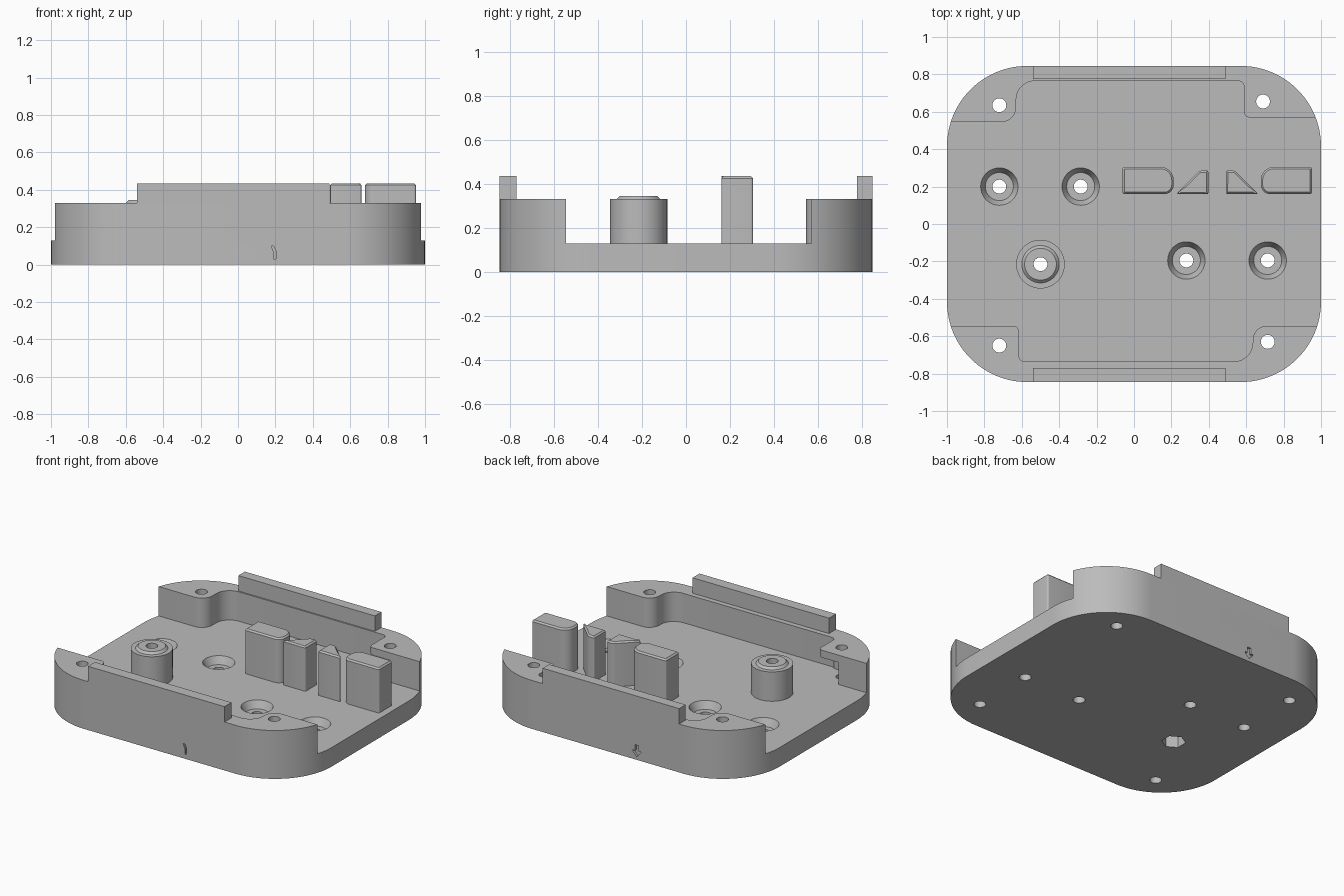
import bpy, bmesh, math
from mathutils import Vector, Matrix

if "Cube" in bpy.data.objects:
    bpy.data.objects.remove(bpy.data.objects["Cube"], do_unlink=True)

grey = bpy.data.materials.new("plain_grey")
grey.use_nodes = True
grey.diffuse_color = (0.5, 0.5, 0.5, 1)
grey.node_tree.nodes["Principled BSDF"].inputs["Base Color"].default_value = (0.5, 0.5, 0.5, 1)


def rounded(corners, steps=12):
    """Polygon from (x, y, radius) corners, each filleted by its radius."""
    out = []
    n = len(corners)
    for i, (x, y, r) in enumerate(corners):
        p = Vector((x, y))
        if r == 0:
            out.append(p)
            continue
        a = (Vector(corners[i - 1][:2]) - p).normalized()
        b = (Vector(corners[(i + 1) % n][:2]) - p).normalized()
        half = a.angle(b) / 2
        centre = p + (a + b).normalized() * (r / math.sin(half))
        reach = r / math.tan(half)
        start, end = p + a * reach - centre, p + b * reach - centre
        sweep = start.angle(end)
        for k in range(steps + 1):
            t = k / steps
            v = start * math.sin((1 - t) * sweep) + end * math.sin(t * sweep)
            out.append(centre + v / math.sin(sweep))
    return out


def finish(name, bm):
    bmesh.ops.recalc_face_normals(bm, faces=bm.faces)
    mesh = bpy.data.meshes.new(name)
    bm.to_mesh(mesh)
    bm.free()
    mesh.materials.append(grey)
    ob = bpy.data.objects.new(name, mesh)
    bpy.context.collection.objects.link(ob)
    return ob


def prism(name, points, z0, z1, chamfer=0, matrix=None):
    bm = bmesh.new()
    base = bm.faces.new([bm.verts.new((p[0], p[1], z0)) for p in points])
    ext = bmesh.ops.extrude_face_region(bm, geom=[base])["geom"]
    bmesh.ops.translate(bm, vec=(0, 0, z1 - z0),
                        verts=[g for g in ext if isinstance(g, bmesh.types.BMVert)])
    bmesh.ops.recalc_face_normals(bm, faces=bm.faces)
    if chamfer:
        top = [e for e in bm.edges if all(v.co.z > z1 - 1e-4 for v in e.verts)]
        bmesh.ops.bevel(bm, geom=top, offset=chamfer, segments=1, affect='EDGES')
    if matrix:
        bm.transform(matrix)
    return finish(name, bm)


def box(name, x0, x1, y0, y1, z0, z1):
    return prism(name, [(x0, y0), (x1, y0), (x1, y1), (x0, y1)], z0, z1)


def cone(name, x, y, r0, r1, z0, z1, sides=40):
    bm = bmesh.new()
    bmesh.ops.create_cone(bm, cap_ends=True, segments=sides, radius1=r0, radius2=r1,
                          depth=z1 - z0, matrix=Matrix.Translation((x, y, (z0 + z1) / 2)))
    return finish(name, bm)


def lathe(name, x, y, profile, sides=48):
    """Ring made by turning a closed (radius, z) profile."""
    bm = bmesh.new()
    rings = []
    for i in range(sides):
        a = math.tau * i / sides
        rings.append([bm.verts.new((x + r * math.cos(a), y + r * math.sin(a), z))
                      for r, z in profile])
    for i, ring in enumerate(rings):
        nxt = rings[(i + 1) % sides]
        for j in range(len(profile)):
            k = (j + 1) % len(profile)
            bm.faces.new((ring[j], nxt[j], nxt[k], ring[k]))
    return finish(name, bm)


def cut(target, cutters):
    for c in cutters:
        c.hide_render = True
        m = target.modifiers.new("cut", 'BOOLEAN')
        m.operation, m.solver, m.object = 'DIFFERENCE', 'EXACT', c
    bpy.context.view_layer.update()
    dg = bpy.context.evaluated_depsgraph_get()
    mesh = bpy.data.meshes.new_from_object(target.evaluated_get(dg))
    target.modifiers.clear()
    target.data = mesh
    for c in cutters:
        bpy.data.objects.remove(c, do_unlink=True)


# Tray body
W, D, FLOOR, WALL, TOP = 1.0, 0.845, 0.13, 0.33, 0.435
HOLE = 0.037
tray = prism("tray", rounded([(-W, -D, .43), (W, -D, .43), (W, D, .43), (-W, D, .43)], 24), 0, WALL)

# Interior hollow, open at both sides
hollow = prism("hollow_cutter", rounded([
    (-1.2, -.545, 0), (-.615, -.545, .03), (-.615, -.735, .03),
    (.635, -.735, .1), (.635, -.545, .075), (1.2, -.545, 0),
    (1.2, .57, 0), (.588, .57, .03), (.588, .765, .03),
    (-.63, .765, .1), (-.63, .545, .08), (-1.2, .545, 0)]), FLOOR, 0.6)
cut(tray, [hollow])

# Nut slots beneath two corner blocks
cut(tray, [box("slot_cutter", .55, .75, .5, .73, FLOOR, .28),
           box("slot_cutter", -.77, -.57, -.72, -.5, FLOOR, .28)])

# Screw holes, tapered recesses and the underside hex pocket
corners = [(-.72, .635), (.69, .655), (-.72, -.65), (.715, -.63)]
recesses = [(-.72, .2), (-.285, .2), (.28, -.195), (.715, -.195)]
boss = (-.5, -.215)
cut(tray, [cone("hole_cutter", x, y, HOLE, HOLE, -.1, .5) for x, y in corners + recesses + [boss]])
cut(tray, [cone("recess_cutter", x, y, .075, .105, .08, .14) for x, y in recesses]
    + [cone("hex_cutter", *boss, .075, .075, -.1, .1, 6)])

# Shallow arrow mark on the back, slash mark on the front
upright = Matrix.Rotation(math.radians(90), 4, 'X')
arrow = [(0, .02), (.035, .06), (.014, .06), (.014, .1), (-.014, .1), (-.014, .06), (-.035, .06)]
slash = [(0, .03), (.012, .03), (.012, .075), (.0, .1), (-.012, .1), (0, .07)]
cut(tray, [prism("arrow_cutter", [(x - .22, z) for x, z in arrow], -.9, -.83, 0, upright),
           prism("slash_cutter", [(x + .19, z) for x, z in slash], .83, .9, 0, upright)])

# Raised rails on the long walls
parts = [tray,
         box("front_rail", -.54, .49, -D, -.77, WALL, TOP),
         box("back_rail", -.54, .49, .775, D, WALL, TOP)]

# Hollow screw boss with a small lip
parts.append(lathe("screw_boss", *boss, [
    (HOLE, FLOOR), (.13, FLOOR), (.13, WALL), (.1, WALL), (.085, .345), (HOLE, .345)]))

# Two mirrored pairs of chamfered posts
wide = rounded([(-.062, .16, .012), (.212, .16, .05), (.212, .305, .07), (-.062, .305, .012)], 8)
wedge = rounded([(.225, .16, .004), (.397, .16, .006), (.397, .285, .006), (.35, .285, .025)], 4)
for label, shape in (("wide_post", wide), ("wedge_post", wedge)):
    parts.append(prism(label + "_right", shape, FLOOR, TOP, .01))
    mirrored = [(.89 - p.x, p.y) for p in reversed(shape)]
    parts.append(prism(label + "_left", mirrored, FLOOR, TOP, .01))

# Smooth the round walls, keep edges sharp
bpy.ops.object.select_all(action='DESELECT')
for ob in parts:
    ob.select_set(True)
bpy.context.view_layer.objects.active = tray
bpy.ops.object.shade_smooth_by_angle(angle=math.radians(25))
